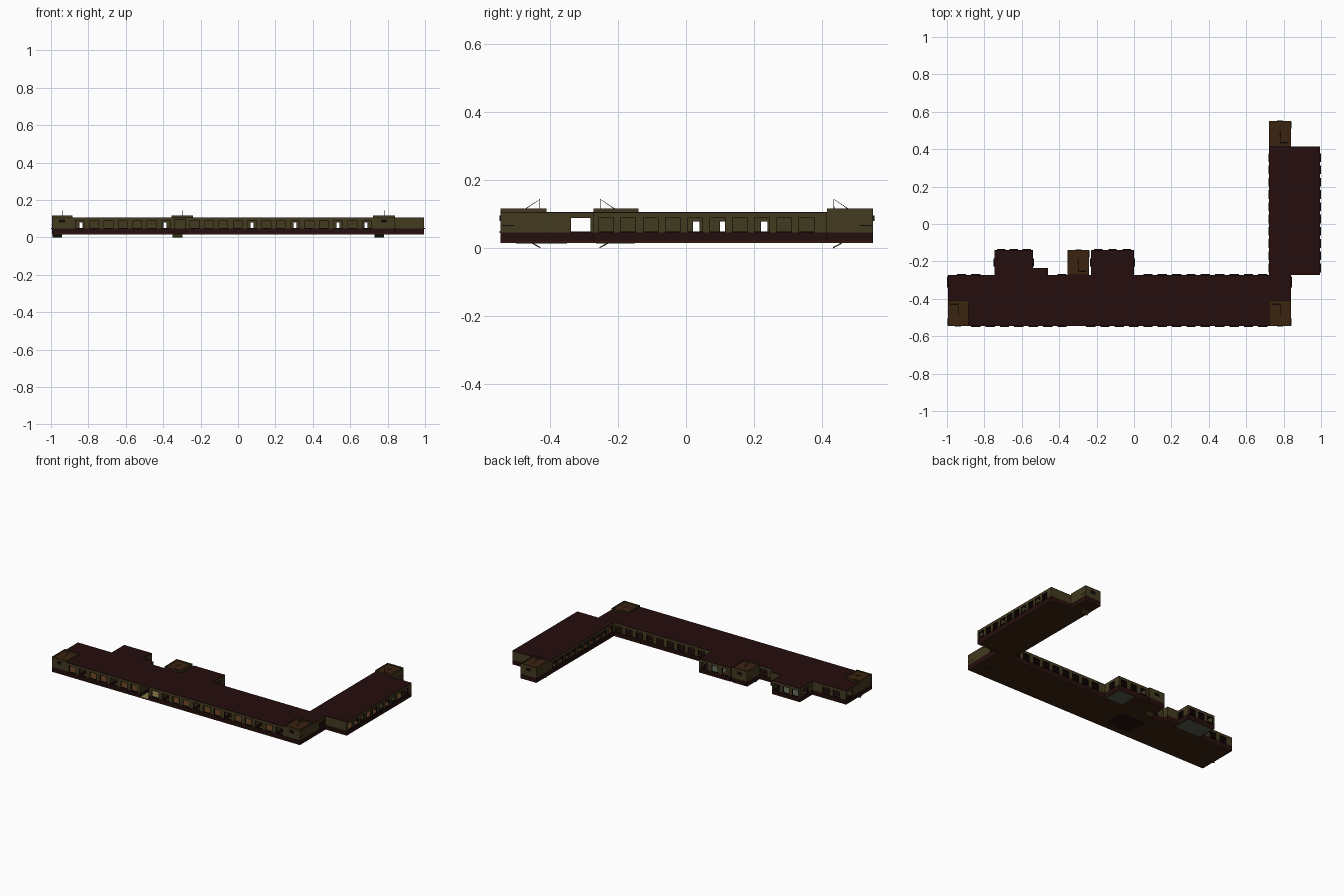
import bpy, bmesh
from mathutils import Vector

if "Cube" in bpy.data.objects:
    bpy.data.objects.remove(bpy.data.objects["Cube"])

COLOURS = {
    "olive plaster": (0.054, 0.042, 0.014),
    "maroon paint": (0.018, 0.004, 0.004),
    "brown concrete": (0.042, 0.017, 0.005),
    "dark trim": (0.007, 0.004, 0.004),
    "orange floor": (0.10, 0.042, 0.012),
    "pale yellow floor": (0.24, 0.18, 0.06),
    "grey green tile": (0.09, 0.11, 0.075),
}
NAMES = list(COLOURS)
OLIVE, MAROON, BROWN, TRIM, ORANGE, YELLOW, TILE = range(len(NAMES))
for label, rgb in COLOURS.items():
    mat = bpy.data.materials.new(label)
    mat.use_nodes = True
    mat.diffuse_color = (*rgb, 1)
    bsdf = mat.node_tree.nodes["Principled BSDF"]
    bsdf.inputs["Base Color"].default_value = (*rgb, 1)
    bsdf.inputs["Roughness"].default_value = 0.9

T = 0.006                      # wall thickness
FLOOR, DADO, HEAD, TOP = 0.02, 0.047, 0.09, 0.104


class Part:
    """One object gathered from coloured boxes."""

    def __init__(self, name):
        self.name, self.bm = name, bmesh.new()

    def box(self, lo, hi, colour):
        made = bmesh.ops.create_cube(self.bm, size=1)["verts"]
        lo, hi = Vector(lo), Vector(hi)
        for v in made:
            v.co = (lo + hi) / 2 + v.co * (hi - lo)
        for f in {f for v in made for f in v.link_faces}:
            f.material_index = colour
        return made

    def done(self):
        mesh = bpy.data.meshes.new(self.name)
        self.bm.to_mesh(mesh)
        self.bm.free()
        for label in NAMES:
            mesh.materials.append(bpy.data.materials[label])
        obj = bpy.data.objects.new(self.name, mesh)
        bpy.context.collection.objects.link(obj)
        return obj


def slab(name, rects, z0, z1, colour):
    p = Part(name)
    for x0, x1, y0, y1 in rects:
        p.box((x0, y0, z0), (x1, y1, z1), colour)
    p.done()


def windows(start, step, count, width=0.046, skip=()):
    return [(start + i * step, width, DADO, HEAD) for i in range(count) if i not in skip]


def doors(centres, width=0.02):
    return [(c, width, FLOOR, 0.08) for c in centres]


def wall(name, axis, edge, a, b, openings=(), out=0):
    """Two-tone wall along an axis; out is the outward direction, 0 for inside walls."""
    p = Part(name)
    mid = edge - out * T / 2

    def run(u0, u1, z0, z1, colour, grow=0.0, shelf=0.0):
        v = sorted((mid - T / 2 - grow, mid + T / 2 + grow))
        if out:
            v[1 if out > 0 else 0] += out * shelf
        if u1 - u0 < 1e-4 or z1 - z0 < 1e-4:
            return
        if axis == "x":
            p.box((u0, v[0], z0), (u1, v[1], z1), colour)
        else:
            p.box((v[0], u0, z0), (v[1], u1, z1), colour)

    at = a
    for c, w, z0, z1 in sorted(openings):
        u0, u1 = c - w / 2, c + w / 2
        run(at, u0, FLOOR, DADO, MAROON)
        run(at, u0, DADO, TOP, OLIVE)
        run(u0, u1, FLOOR, z0, MAROON)
        run(u0, u1, z1, TOP, OLIVE)
        # dark casing, and a projecting sill under outside windows
        for s in (u0, u1 - 0.0015):
            run(s, s + 0.0015, z0, z1, TRIM, 0.0005)
        run(u0, u1, z1 - 0.0015, z1, TRIM, 0.0005)
        if out and z0 > FLOOR:
            run(u0, u1, z0 - 0.001, z0 + 0.002, TRIM, 0, 0.005)
        at = u1
    run(at, b, FLOOR, DADO, MAROON)
    run(at, b, DADO, TOP, OLIVE)
    p.done()


# Footprints: x0, x1, y0, y1
S, N = -0.545, -0.272
MAIN = (-0.995, 0.84, S, N)
WING = (0.723, 0.995, N, 0.415)
ANNEX_A = (-0.745, -0.54, N, -0.14)
LINK = (-0.54, -0.46, N, -0.235)
ANNEX_B = (-0.23, 0.0, N, -0.14)
TOWERS = {"west": (-0.995, -0.885, S, -0.41, -1), "corner": (0.723, 0.84, S, -0.41, -1),
          "middle": (-0.355, -0.24, N, -0.14, 1), "north": (0.723, 0.84, 0.415, 0.55, 1)}
BLOCKS = [MAIN, WING, ANNEX_A, LINK, ANNEX_B]
FREE = [TOWERS["middle"][:4], TOWERS["north"][:4]]

# Floors and roofs
slab("floor_slab", BLOCKS + FREE, 0.015, FLOOR, BROWN)
slab("roof", BLOCKS, TOP, 0.107, MAROON)
slab("room_floor", [(-0.98, -0.37, S + T, -0.345), (-0.2, 0.83, S + T, -0.345),
                    (0.795, 0.985, N + T, 0.405)], FLOOR, 0.021, ORANGE)
slab("lobby_floor", [(-0.36, -0.21, S + 0.001, -0.345)], FLOOR, 0.0212, YELLOW)
slab("lobby_underside", [(-0.38, -0.2, -0.5, -0.35)], 0.0142, 0.015, MAROON)
for z0, z1, where in ((0.0142, 0.015, "underside"), (FLOOR, 0.021, "floor")):
    slab("tiled_" + where, [(-0.735, -0.55, -0.265, -0.15), (-0.13, -0.01, -0.265, -0.15)],
         z0, z1, TILE)

# Main block walls
STEP = 0.0767
FIRST = 0.075 - 12 * STEP
LINED = (-0.84, -0.39, 0.075, 0.305, 0.535, 0.685)
entrance = [(-0.31, 0.062, FLOOR, 0.097)]
wall("front_wall", "x", S, -0.995, 0.84, windows(FIRST, STEP, 21, 0.05, (7,)) + entrance, -1)
back = [w for w in windows(FIRST - STEP, STEP, 22, 0.05)
        if w[0] < -0.78 or -0.43 < w[0] < -0.37 or 0.03 < w[0] < 0.7]
wall("back_wall", "x", N, -0.995, 0.723, back + doors((-0.64, -0.5, -0.3, -0.115), 0.03), 1)
wall("corridor_wall", "x", -0.343, -0.995, 0.84, doors(LINED))
corridor_end = [(-0.31, 0.06, DADO, HEAD)]
wall("west_end_wall", "y", -0.995, S, N, corridor_end, -1)
wall("east_end_wall", "y", 0.84, S, N, corridor_end, 1)
for i, k in enumerate((1, 4, 7, 9, 12, 15, 18, 20)):
    wall(f"partition_{i}", "y", FIRST + (k - 0.5) * STEP, S + T, -0.346)

# Wing walls
wing_windows = windows(-0.235, 0.0655, 10, 0.046)
wall("wing_east_wall", "y", 0.995, N, 0.415, wing_windows, 1)
wall("wing_west_wall", "y", 0.723, N, 0.415, wing_windows, -1)
wall("wing_corridor_wall", "y", 0.793, N, 0.415, doors((0.03, 0.11, 0.23), 0.022))
wall("wing_south_wall", "x", N, 0.84, 0.995, (), -1)
wall("wing_north_wall", "x", 0.415, 0.79, 0.995, (), 1)
for i, k in enumerate((3, 6, 8)):
    wall(f"wing_partition_{i}", "x", -0.235 + (k - 0.5) * 0.0655, 0.796, 0.989)

# Annex walls
for label, (x0, x1, y0, y1), n in (("annex_a", ANNEX_A, 3), ("annex_b", ANNEX_B, 3)):
    step = (x1 - x0) / n
    wall(label + "_back_wall", "x", y1, x0, x1, windows(x0 + step / 2, step, n, 0.045), 1)
    side = windows((y0 + y1) / 2, 0, 1, 0.045)
    wall(label + "_west_wall", "y", x0, y0, y1, side, -1)
    wall(label + "_east_wall", "y", x1, y0, y1, side, 1)
wall("link_back_wall", "x", LINK[3], LINK[0], LINK[1], (), 1)
wall("link_east_wall", "y", LINK[1], LINK[2], LINK[3], (), 1)

# Stair towers: parapet, landing, slit windows, flight and handrail
for label, (x0, x1, y0, y1, d) in TOWERS.items():
    inner, outer = (y0, y1) if d > 0 else (y1, y0)
    mx = (x0 + x1) / 2
    if d > 0:
        wall(label + "_tower_west_wall", "y", x0, y0, y1, (), -1)
        wall(label + "_tower_east_wall", "y", x1, y0, y1, (), 1)
        wall(label + "_tower_outer_wall", "x", y1, x0, x1, (), 1)

    p = Part(label + "_tower_parapet")
    e = 0.004
    for bx0, bx1, by0, by1 in ((x0, x1, y0, y0 + e), (x0, x1, y1 - e, y1),
                               (x0, x0 + e, y0 + e, y1 - e), (x1 - e, x1, y0 + e, y1 - e)):
        p.box((bx0, by0, TOP), (bx1, by1, 0.115), OLIVE)
        p.box((bx0, by0, 0.115), (bx1, by1, 0.1165), BROWN)
    p.box((x0 + e, y0 + e, TOP), (x1 - e, y1 - e, 0.109), BROWN)
    p.done()

    p = Part(label + "_tower_slits")
    p.box((mx - 0.016, outer - 0.004, 0.08), (mx + 0.016, outer + 0.004, 0.096), TRIM)
    for x in (x0, x1):
        ys = sorted((outer - d * 0.002, outer - d * 0.04))
        p.box((x - 0.001, ys[0], 0.066), (x + 0.001, ys[1], 0.068), TRIM)
    p.done()

    # Lower flight, sheared so it drops toward the corridor
    p = Part(label + "_stair_flight")
    ya, yb = inner + d * 0.018, inner + d * 0.044
    for v in p.box((mx - 0.052, min(ya, yb), 0), (mx, max(ya, yb), 0.004), OLIVE):
        v.co.z += 0.014 * abs(v.co.y - ya) / abs(yb - ya)
    p.done()

    curve = bpy.data.curves.new(label + "_handrail", "CURVE")
    curve.dimensions = "3D"
    curve.bevel_depth, curve.bevel_resolution = 0.0012, 0
    path = [(mx + d * 0.042, inner + d * 0.02, 0.112), (mx, inner + d * 0.02, 0.112),
            (mx, inner + d * 0.02, 0.144), (mx, inner + d * 0.062, 0.116),
            (mx, inner + d * 0.09, 0.11)]
    line = curve.splines.new("POLY")
    line.points.add(len(path) - 1)
    for pt, co in zip(line.points, path):
        pt.co = (*co, 1)
    curve.materials.append(bpy.data.materials["dark trim"])
    bpy.context.collection.objects.link(bpy.data.objects.new(label + "_handrail", curve))
